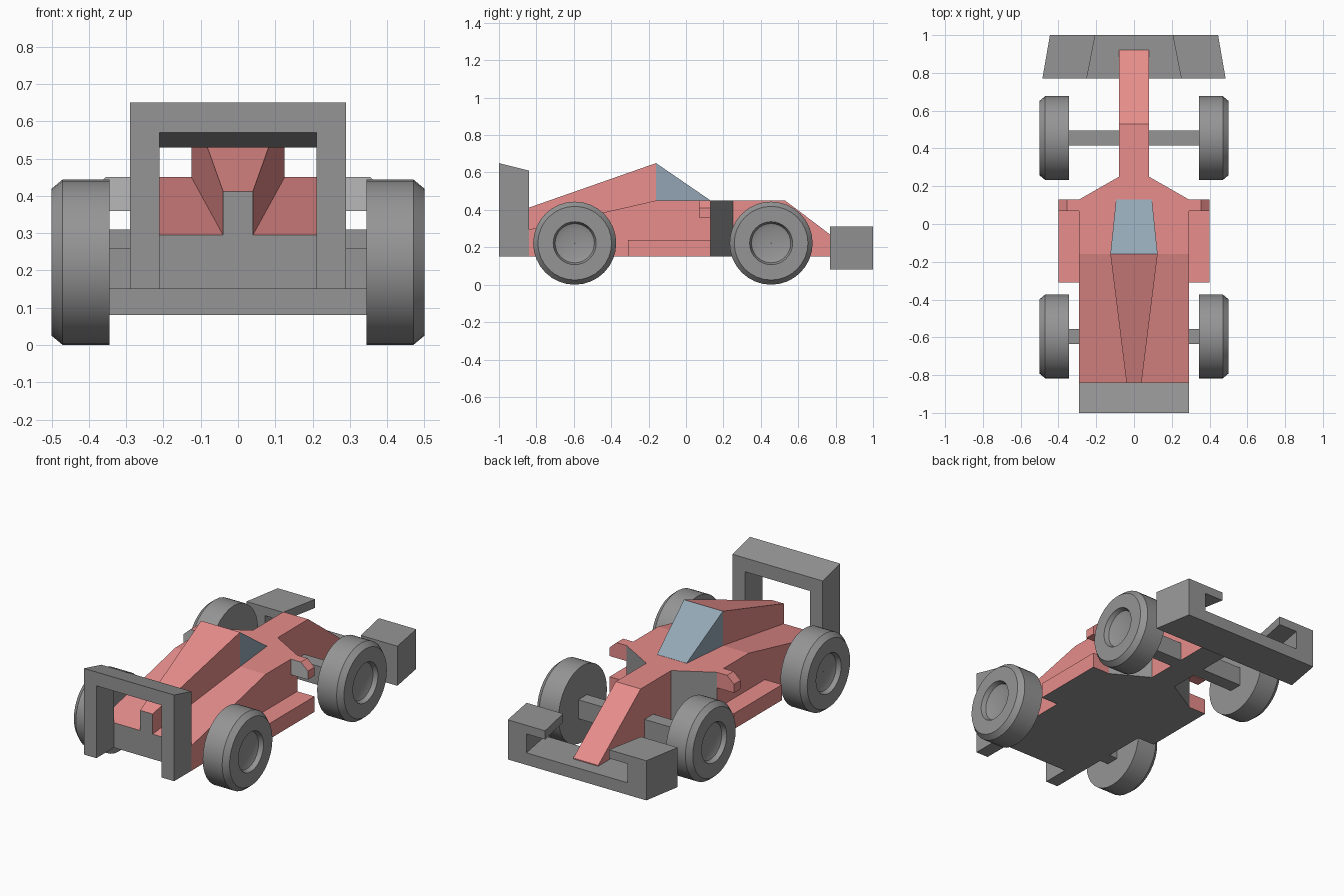
import bpy, bmesh, math

if "Cube" in bpy.data.objects:
    bpy.data.objects.remove(bpy.data.objects["Cube"])


def material(name, rgb):
    m = bpy.data.materials.new(name)
    m.diffuse_color = (*rgb, 1)
    m.use_nodes = True
    m.node_tree.nodes["Principled BSDF"].inputs["Base Color"].default_value = m.diffuse_color
    return m


RED = material("red_paint", (0.80, 0.27, 0.26))
GREY = material("grey", (0.30, 0.30, 0.30))
LIGHT = material("mirror_grey", (0.48, 0.48, 0.48))
GLASS = material("glass_blue", (0.30, 0.39, 0.47))


def loft(name, rings, mat, mat2=None, pick=None, closed=False, smooth=False):
    """Skin closed rings of points; faces whose normal passes pick get mat2."""
    bm = bmesh.new()
    vs = [[bm.verts.new(p) for p in r] for r in rings]
    n = len(vs[0])
    pairs = list(zip(vs, vs[1:])) + ([(vs[-1], vs[0])] if closed else [])
    for a, b in pairs:
        for i in range(n):
            j = (i + 1) % n
            bm.faces.new((a[i], a[j], b[j], b[i]))
    if not closed:
        bm.faces.new(vs[0])
        bm.faces.new(vs[-1])
    bmesh.ops.recalc_face_normals(bm, faces=bm.faces)
    bm.normal_update()
    if pick:
        for f in bm.faces:
            f.material_index = int(pick(f.normal))
    me = bpy.data.meshes.new(name)
    bm.to_mesh(me)
    bm.free()
    me.materials.append(mat)
    if mat2:
        me.materials.append(mat2)
    ob = bpy.data.objects.new(name, me)
    bpy.context.collection.objects.link(ob)
    if smooth:
        bpy.ops.object.select_all(action='DESELECT')
        ob.select_set(True)
        bpy.context.view_layer.objects.active = ob
        bpy.ops.object.shade_smooth_by_angle(angle=math.radians(25))
    return ob


def hull(name, stations, *args):
    """Boxy hull from (y, half width, bottom, top) stations."""
    return loft(name, [[(-w, y, b), (w, y, b), (w, y, t), (-w, y, t)]
                       for y, w, b, t in stations], *args)


def box(name, x0, x1, y0, y1, z0, z1, mat):
    return loft(name, [[(x0, y, z0), (x1, y, z0), (x1, y, z1), (x0, y, z1)]
                       for y in (y0, y1)], mat)


# Main body with nose; floor, tail and slanted intakes are grey
hull("body", [(-.84, .29, .15, .295), (-.16, .29, .15, .45), (.13, .29, .15, .45),
              (.25, .08, .15, .45), (.53, .08, .15, .45), (.92, .08, .15, .155)],
     RED, GREY, lambda n: n.z < -.5 or n.y < -.9 or (abs(n.x) > .3 and n.y > .4))

# Engine cover and windscreen
hull("engine_cover", [(-.84, .04, .29, .412), (-.16, .125, .445, .65)],
     RED, GREY, lambda n: n.y < -.9)
hull("windscreen", [(-.16, .125, .445, .65), (.13, .095, .445, .451)], GLASS)

# Side floors and mirrors
for s, side in ((-1, "left"), (1, "right")):
    hull_floor = [[(s * x, y, z) for x, z in ((.28, .15), (.40, .15), (.40, .24), (.28, .24))]
                  for y in (-.31, .13)]
    loft("side_floor_" + side, hull_floor, RED, GREY, lambda n: n.z < -.5)
    arm = ((.28, .36), (.40, .36), (.40, .41), (.355, .45), (.28, .45))
    loft("mirror_" + side, [[(s * x, y, z) for x, z in arm] for y in (.07, .13)],
         RED, LIGHT, lambda n: n.y < -.9)


# Front wing: C-shaped ends opening inward, joined by a flat plate
def wing_ring(y, outer, inner):
    wall = outer - .12
    half = [(outer, .08), (outer, .31), (inner, .31), (inner, .26), (wall, .26), (wall, .15)]
    return [(x, y, z) for x, z in half] + [(-x, y, z) for x, z in reversed(half)]


loft("front_wing", [wing_ring(.77, .485, .25), wing_ring(1, .445, .205)], GREY)

# Rear wing: posts and sloped beam as one frame
frame = ((-.29, .15), (-.29, .65), (.29, .65), (.29, .15),
         (.21, .15), (.21, .57), (-.21, .57), (-.21, .15))
loft("rear_wing", [[(x, y, z - (drop if z > .5 else 0)) for x, z in frame]
                   for y, drop in ((-1, 0), (-.84, .04))], GREY)

# Axles and wheels
R, SEG = .222, 32
PROFILE = ((.345, 0.001), (.345, R), (.47, R), (.50, R - .025), (.50, .115),
           (.475, .105), (.465, .078), (.465, .001))
for end, y in (("front", .455), ("rear", -.595)):
    box("axle_" + end, -.35, .35, y - .04, y + .04, .15, .26, GREY)
    for s, side in ((-1, "left"), (1, "right")):
        rings = []
        for k in range(SEG):
            a = 2 * math.pi * k / SEG
            rings.append([(s * x, y + r * math.cos(a), R + r * math.sin(a))
                          for x, r in PROFILE])
        loft(f"wheel_{end}_{side}", rings, GREY, closed=True, smooth=True)
